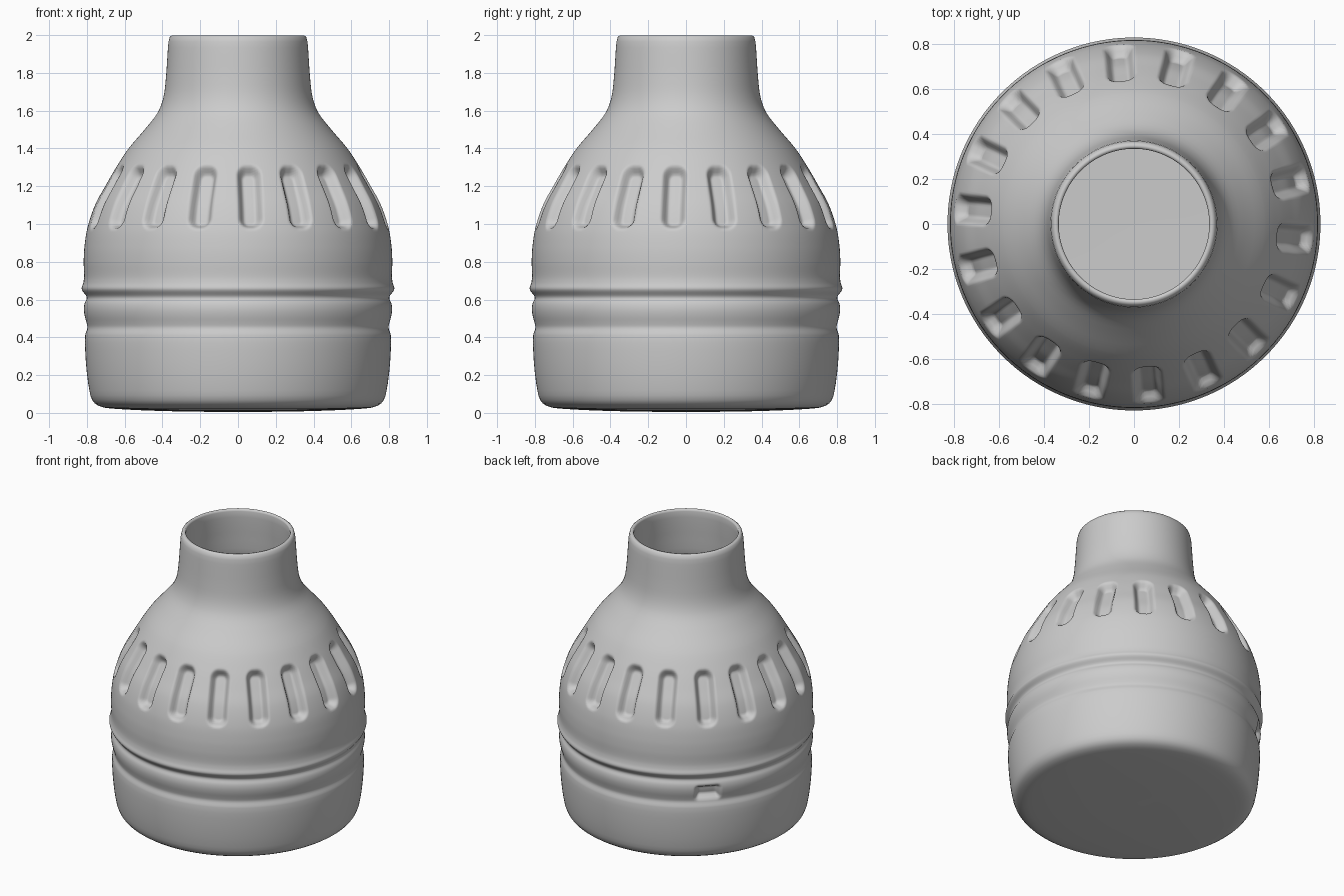
import bpy, bmesh, math
from mathutils import Vector

if "Cube" in bpy.data.objects:
    bpy.data.objects.remove(bpy.data.objects["Cube"])

COLS = 504          # columns round the axis
SLOTS = 18          # recesses on the shoulder

# Outer profile (radius, height): base, ribs, shoulder, neck
OUTER = [(.01, .004), (.4, .01), (.68, .024), (.74, .038), (.772, .068), (.787, .12),
         (.801, .22), (.809, .33), (.809, .41), (.797, .45), (.8, .47), (.812, .515), (.816, .55),
         (.812, .58), (.801, .605), (.804, .62), (.823, .645), (.828, .66), (.82, .685),
         (.815, .72), (.817, .8), (.813, .88), (.797, .98), (.757, 1.1), (.703, 1.2),
         (.645, 1.3), (.579, 1.4), (.49, 1.505), (.425, 1.59), (.395, 1.67), (.382, 1.77),
         (.373, 1.9), (.368, 1.965), (.361, 1.991), (.35, 1.999), (.338, 1.998)]
# Inner wall, running back down to the floor
INNER = [(.334, 1.985), (.338, 1.9), (.35, 1.77), (.362, 1.66), (.4, 1.57), (.46, 1.49),
         (.54, 1.4), (.58, 1.3), (.63, 1.2), (.685, 1.1), (.725, .98), (.755, .85),
         (.765, .6), (.765, .3), (.75, .12), (.71, .06), (.6, .04), (.01, .03)]


def smooth_profile(pts, step_at):
    """Hermite curve through the points; returns (position, tangent) pairs."""
    p = [Vector(q) for q in pts]
    tan = [(p[min(i + 1, len(p) - 1)] - p[max(i - 1, 0)]).normalized() for i in range(len(p))]
    out = [p[0]]
    for a, b, ta, tb in zip(p, p[1:], tan, tan[1:]):
        length = (b - a).length
        n = max(1, math.ceil(length / step_at((a + b) / 2)))
        for k in range(1, n + 1):
            t = k / n
            out.append(a * (2*t**3 - 3*t*t + 1) + b * (3*t*t - 2*t**3)
                       + ta * length * (t**3 - 2*t*t + t) + tb * length * (t**3 - t*t))
    return [(q, (out[min(i + 1, len(out) - 1)] - out[max(i - 1, 0)]).normalized())
            for i, q in enumerate(out)]


def recess(u, v, half_w, half_h, corner, soft):
    """0 outside a rounded rectangle, rising smoothly to 1 inside it."""
    qx, qy = abs(u) - half_w + corner, abs(v) - half_h + corner
    d = math.hypot(max(qx, 0), max(qy, 0)) + min(max(qx, qy), 0) - corner
    t = min(max(-d / soft, 0), 1)
    return t * t * (3 - 2 * t)


def fine_step(q):
    return .0115 if q.x > .6 and .42 < q.y < 1.36 else .04


outer = smooth_profile(OUTER, fine_step)
inner = smooth_profile(INNER, lambda q: .08)
bm = bmesh.new()
rings = []
for row, (q, t) in enumerate(outer + inner):
    is_outer = row < len(outer)
    ring = []
    for c in range(COLS):
        ang = 2 * math.pi * c / COLS
        depth = 0
        if is_outer and .95 < q.y < 1.34:
            # shoulder slots
            pitch = 2 * math.pi / SLOTS
            off = (ang - math.radians(15) + pitch / 2) % pitch - pitch / 2
            depth = .052 * recess(off * q.x, q.y - 1.143, .07, .172, .06, .04)
        elif is_outer and .43 < q.y < .6 and q.x > .7:
            # single small notch between the ribs at the back left
            off = ang - math.radians(135)
            depth = .04 * recess(off * q.x, q.y - .515, .09, .06, .03, .035)
        r, z = q.x - t.y * depth, q.y + t.x * depth
        ring.append(bm.verts.new((r * math.cos(ang), r * math.sin(ang), z)))
    rings.append(ring)
for a, b in zip(rings, rings[1:]):
    for c in range(COLS):
        d = (c + 1) % COLS
        bm.faces.new((a[c], a[d], b[d], b[c]))
bm.faces.new(rings[0][::-1])
bm.faces.new(rings[-1])
bmesh.ops.recalc_face_normals(bm, faces=bm.faces)
for f in bm.faces:
    f.smooth = True
mesh = bpy.data.meshes.new("vessel_shell")
bm.to_mesh(mesh)
bm.free()
obj = bpy.data.objects.new("vessel_shell", mesh)
bpy.context.collection.objects.link(obj)
